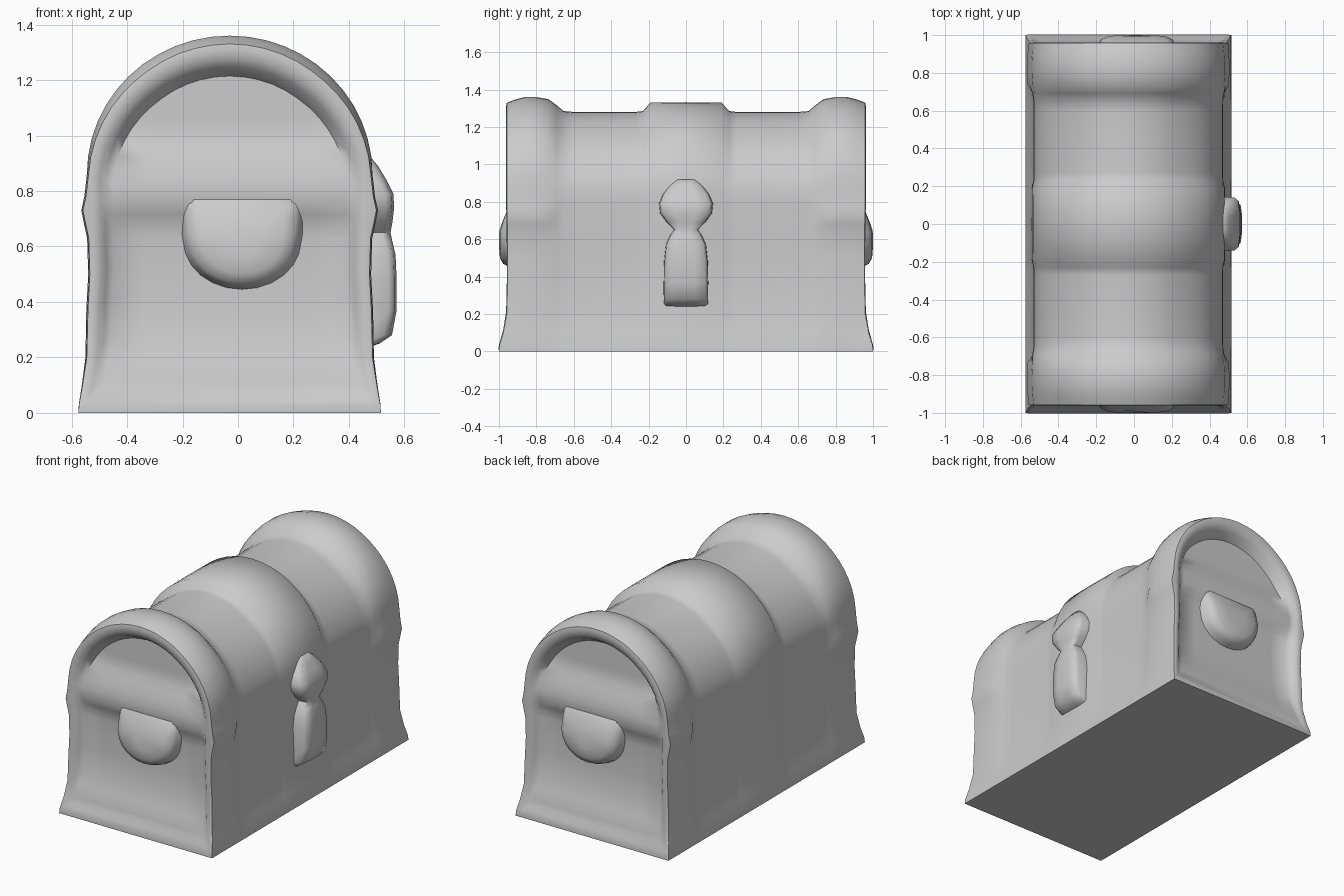
import bpy, bmesh, math

if "Cube" in bpy.data.objects:
    bpy.data.objects.remove(bpy.data.objects["Cube"])

CX = -0.03  # body centre; the lock sticks out on +x


def lerp(table, t):
    if t <= table[0][0]:
        return table[0][1]
    for (a, va), (b, vb) in zip(table, table[1:]):
        if t <= b:
            return va + (vb - va) * (t - a) / (b - a)
    return table[-1][1]


def finish(name, bm, angle=60):
    bmesh.ops.recalc_face_normals(bm, faces=bm.faces[:])
    me = bpy.data.meshes.new(name)
    bm.to_mesh(me)
    bm.free()
    ob = bpy.data.objects.new(name, me)
    bpy.context.collection.objects.link(ob)
    bpy.ops.object.select_all(action='DESELECT')
    ob.select_set(True)
    bpy.context.view_layer.objects.active = ob
    bpy.ops.object.shade_smooth_by_angle(angle=math.radians(angle))
    return ob


def bridge(bm, a, b, closed=True):
    n = len(a)
    for i in range(n if closed else n - 1):
        j = (i + 1) % n
        bm.faces.new((a[i], a[j], b[j], b[i]))


WALL = [(0, .545), (.03, .544), (.1, .533), (.2, .52), (.37, .517), (.5, .51),
        (.63, .514), (.68, .525), (.73, .535), (.78, .524), (.86, .515)]
FLARE = [(0, .042), (.03, .04), (.1, .018), (.2, .0), (.37, -.004), (.6, -.004), (.8, 0)]
PANEL = [(.17, .95), (.22, .935), (.3, .912), (.62, .908), (.7, .915), (.74, .945),
         (.82, .942), (.9, .925), (1.0, .885), (1.3, .88)]
ARC = 24


def profile(d, bump):
    """Half walls plus arched lid, sunk by d between the bands."""
    right = []
    for z, w in WALL[:-1]:
        if not bump and .6 < z:
            w = .514
        right.append((w - d * .2 * min(1, z / .25), z))
    arch = []
    for i in range(ARC + 1):
        t = math.pi * i / ARC
        k = d * (.2 + .8 * min(1, 1.3 * math.sin(t)))
        arch.append(((.515 - k) * math.cos(t), .86 + (.5 - k) * math.sin(t)))
    return right + arch + [(-x, z) for x, z in reversed(right)]


# Chest shell: lofted sections with raised lid bands
half = [(.19, .03), (.23, .075), (.27, .08), (.6, .08), (.655, .075), (.69, .045),
        (.735, .012), (.8, 0), (.86, 0), (.91, .012), (.958, .03)]
sections = [(-y, d) for y, d in reversed(half)] + [(0, .028)] + half
bm = bmesh.new()
rings = []
for y, d in sections:
    end = math.copysign(1, y) if abs(y) > .95 else 0
    pts = profile(d, abs(y) > .7)
    rings.append([bm.verts.new((CX + x, y + end * lerp(FLARE, z), z)) for x, z in pts])
for a, b in zip(rings, rings[1:]):
    bridge(bm, a, b)

# End walls: rim, then recessed panel
for side, outer in ((-1, rings[0]), (1, rings[-1])):
    prev = outer
    for s, rim in ((.97, .962), (.92, .955), (.88, .935), (.83, 0), (.6, 0)):
        ring = []
        for x, z in profile(.03, False):
            sz = max(s, .83)
            zz = .65 + (z - .65) * sz
            p = lerp(PANEL, zz)
            y = max(rim, p) if rim else p
            ring.append(bm.verts.new((CX + x * s, side * (y + lerp(FLARE, zz)), zz)))
        bridge(bm, prev, ring)
        prev = ring
    n = len(prev)
    for i in range(n // 2):
        quad = [prev[i], prev[i + 1], prev[n - 2 - i], prev[n - 1 - i]]
        quad = list(dict.fromkeys(quad))
        if len(quad) > 2:
            bm.faces.new(quad)
finish("chest_body", bm, 55)

# End handles: rounded tongue-shaped lugs
for side, name in ((-1, "front_handle"), (1, "back_handle")):
    bm = bmesh.new()
    outline = [(.21, .80), (.21, .72), (.205, .64)]
    outline += [(.2 * math.cos(t), .62 + .165 * math.sin(t))
                for t in (-math.pi * i / 12 for i in range(1, 12))]
    outline += [(-.205, .64), (-.21, .72), (-.21, .80)]
    prev = None
    for s, y in ((1.08, .89), (1.0, .95), (.92, .978), (.72, .995), (.35, 1.0)):
        ring = []
        for x, z in outline:
            zz = .62 + (z - .62) * s
            yy = y - max(0, zz - .64) * .33 * (y > .92)
            ring.append(bm.verts.new((.015 + x * s, side * yy, zz)))
        if prev:
            bridge(bm, prev, ring)
        prev = ring
    bm.faces.new(prev)
    finish(name, bm, 70)

# Lock: round plate above a hanging hasp (z, half width, outer x)
rows = [(.235, .115, .47), (.25, .12, .51), (.28, .12, .555), (.37, .12, .572), (.48, .118, .572),
        (.57, .108, .568), (.62, .085, .556), (.65, .065, .55), (.69, .105, .557),
        (.74, .14, .563), (.79, .145, .56), (.84, .125, .535), (.89, .085, .505), (.92, .05, .48)]
bm = bmesh.new()
prev = None
for z, w, x in rows:
    cols = [(-1, .46), (-.97, x - .03), (-.85, x - .008), (-.4, x),
            (.4, x), (.85, x - .008), (.97, x - .03), (1, .46)]
    row = [bm.verts.new((max(.46, px), w * u, z)) for u, px in cols]
    if prev:
        bridge(bm, prev, row)
    else:
        bm.faces.new(row)
    prev = row
bm.faces.new(prev)
finish("lock", bm, 60)
